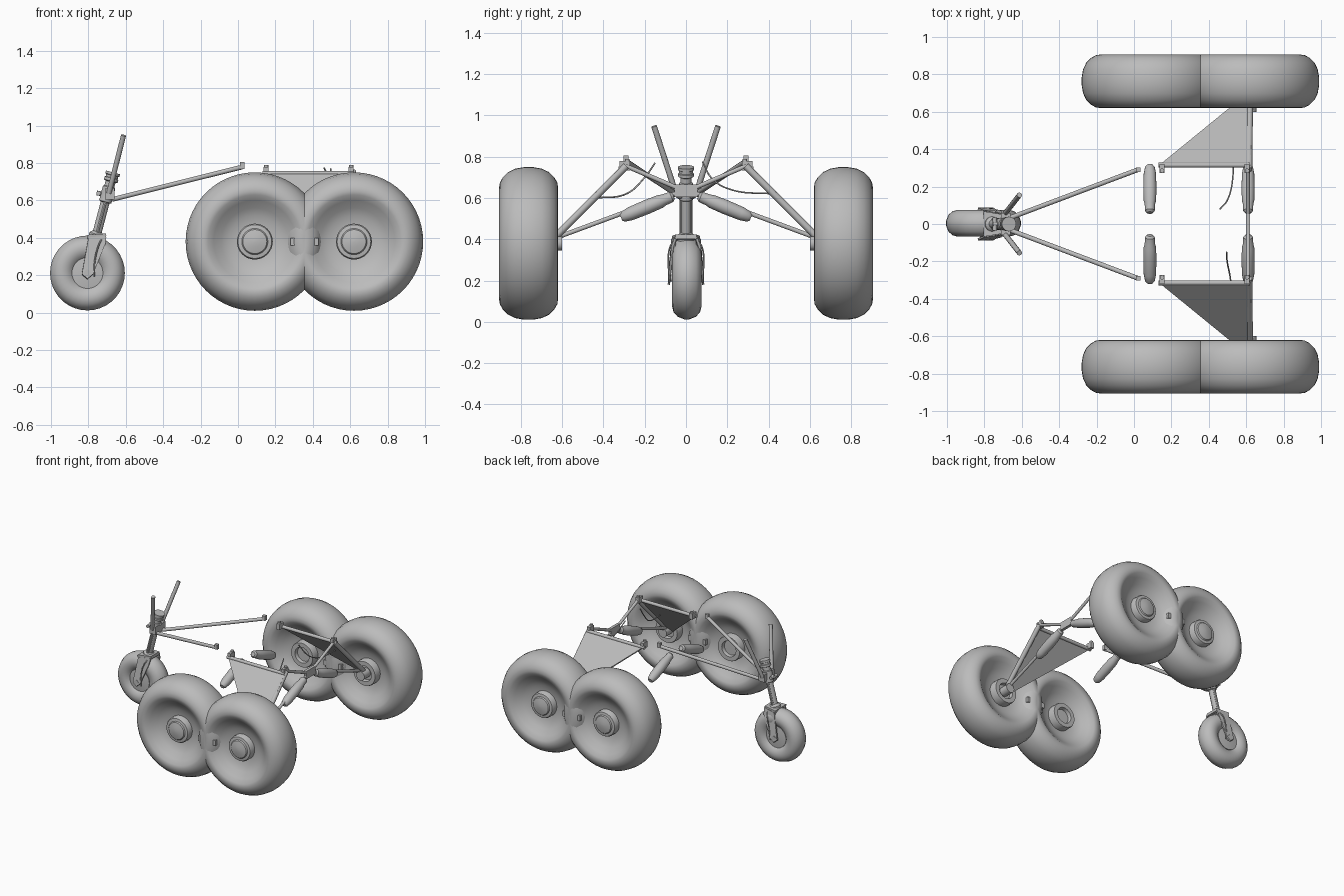
import bpy, bmesh, math
from mathutils import Vector

if "Cube" in bpy.data.objects:
    bpy.data.objects.remove(bpy.data.objects["Cube"])

grey = bpy.data.materials.new("mid grey")
grey.diffuse_color = (0.5, 0.5, 0.5, 1)
grey.use_nodes = True
grey.node_tree.nodes["Principled BSDF"].inputs["Base Color"].default_value = grey.diffuse_color


def finish(name, bm, angle=35):
    bmesh.ops.recalc_face_normals(bm, faces=bm.faces)
    me = bpy.data.meshes.new(name)
    bm.to_mesh(me)
    bm.free()
    ob = bpy.data.objects.new(name, me)
    bpy.context.collection.objects.link(ob)
    me.materials.append(grey)
    bpy.ops.object.select_all(action='DESELECT')
    ob.select_set(True)
    bpy.context.view_layer.objects.active = ob
    bpy.ops.object.shade_smooth_by_angle(angle=math.radians(angle))
    return ob


def lathe(name, profile, origin, axis, seg=24):
    """Revolve (radius, offset) points around an axis."""
    q = Vector(axis).to_track_quat('Z', 'Y')
    o = Vector(origin)
    bm = bmesh.new()
    rings = []
    for r, h in profile:
        rings.append([bm.verts.new(o + q @ Vector((r * math.cos(a), r * math.sin(a), h)))
                      for a in (2 * math.pi * i / seg for i in range(seg))])
    for A, B in zip(rings, rings[1:]):
        for i in range(seg):
            j = (i + 1) % seg
            bm.faces.new((A[i], A[j], B[j], B[i]))
    bm.faces.new(rings[0])
    bm.faces.new(rings[-1])
    return finish(name, bm)


def rod(name, a, b, r, seg=14):
    a, b = Vector(a), Vector(b)
    return lathe(name, [(r, 0), (r, (b - a).length)], a, b - a, seg)


def box(name, centre, size):
    bm = bmesh.new()
    bmesh.ops.create_cube(bm, size=1)
    for v in bm.verts:
        v.co = Vector(centre) + Vector([v.co[i] * size[i] for i in range(3)])
    return finish(name, bm)


def slab(name, pts, thick):
    """Flat polygon with thickness, centred on its plane."""
    bm = bmesh.new()
    p = [Vector(q) for q in pts]
    n = (p[1] - p[0]).cross(p[2] - p[0]).normalized() * thick / 2
    f = bm.faces.new([bm.verts.new(q - n) for q in p])
    g = bmesh.ops.extrude_face_region(bm, geom=[f])['geom']
    for v in g:
        if isinstance(v, bmesh.types.BMVert):
            v.co += 2 * n
    return finish(name, bm)


def hose(name, pts, r):
    cu = bpy.data.curves.new(name, 'CURVE')
    cu.dimensions = '3D'
    cu.bevel_depth = r
    cu.bevel_resolution = 2
    cu.use_fill_caps = True
    sp = cu.splines.new('BEZIER')
    sp.bezier_points.add(len(pts) - 1)
    for bp, p in zip(sp.bezier_points, pts):
        bp.co = p
        bp.handle_left_type = bp.handle_right_type = 'AUTO'
    ob = bpy.data.objects.new(name, cu)
    bpy.context.collection.objects.link(ob)
    cu.materials.append(grey)


def mirror_profile(half):
    return half + [(r, -h) for r, h in reversed(half)]


# Main wheels: fat tyre with dished sides, then a domed hub
tyre = mirror_profile([(0.085, .055), (0.14, .065), (0.18, .085), (0.22, .116), (0.25, .138),
                       (0.27, .143), (0.295, .139), (0.32, .125), (0.345, .1), (0.362, .065), (0.37, .02)])
hub_profile = [(0.055, -.09), (0.06, -.115), (0.092, -.115), (0.096, -.105), (0.096, .095),
               (0.09, .105), (0.07, .108), (0.064, .116), (0.03, .124), (0.004, .126)]

for s, side in ((1, "left"), (-1, "right")):
    for x, pos in ((0.09, "front"), (0.62, "rear")):
        lathe(f"{side}_{pos}_tyre", tyre, (x, s * .763, .38), (0, s, 0), 56)
        lathe(f"{side}_{pos}_hub", hub_profile, (x, s * .763, .38), (0, s, 0), 32)
        # Shock absorber with tapered ends
        a, b = Vector((x - .005, s * .06, .61)), Vector((x - .005, s * .315, .505))
        if pos == "rear":
            a.x = b.x = .61
        L = (b - a).length
        lathe(f"{side}_{pos}_shock_absorber",
              [(.016, 0), (.026, .012), (.028, .05), (.033, .07), (.035, L * .5),
               (.033, L - .05), (.026, L - .012), (.016, L)], a, b - a, 20)
    # Bogie beam linking the wheels
    box(f"{side}_bogie_beam", (.355, s * .763, .38), (.15, .25, .04))
    # Fairing panel with its top hinge tube and lower leg
    slab(f"{side}_fairing_panel", [(.14, s * .315, .745), (.622, s * .315, .745),
                                   (.632, s * .69, .36), (.60, s * .69, .36)], .012)
    rod(f"{side}_hinge_tube", (.13, s * .315, .745), (.62, s * .315, .745), .013)
    rod(f"{side}_main_leg", (.615, s * .29, .755), (.62, s * .69, .355), .017)
    rod(f"{side}_shock_rod", (.61, s * .015, .635), (.61, s * .69, .385), .011)
    rod(f"{side}_cross_brace", (.61, s * .01, .635), (.61, s * .29, .755), .011)
    rod(f"{side}_wheel_axle", (.62, s * .60, .38), (.62, s * .80, .38), .035, 20)
    # Mounting brackets
    for x in (.15, .605):
        box(f"{side}_hinge_bracket", (x, s * .297, .757), (.026, .05, .045))
        rod(f"{side}_hinge_pin", (x, s * .285, .76), (x, s * .285, .79), .012)

    # Nose drag struts
    rod(f"{side}_drag_strut", (-.67, s * .03, .606), (.02, s * .29, .778), .0125)
    box(f"{side}_drag_strut_end", (.022, s * .29, .787), (.025, .024, .036))
    # Upright rods above the nose leg
    rod(f"{side}_upright_rod", (-.69, s * .055, .64), (-.612, s * .155, .948), .014, 12)
    # Nose fork plates
    slab(f"{side}_fork_plate", [(-.80, s * .066, .40), (-.705, s * .05, .41), (-.71, s * .066, .365),
                                (-.775, s * .082, .205), (-.805, s * .083, .18), (-.835, s * .082, .205)], .012)
    # Nose side struts alongside the leg
    rod(f"{side}_leg_side_tube", (-.755, s * .02, .42), (-.697, s * .02, .64), .011, 10)
    hose(f"{side}_nose_hose", [(-.72, s * .045, .41), (-.745, s * .078, .36),
                               (-.765, s * .085, .28), (-.77, s * .078, .19)], .004)

# Loose brake hoses, slightly different on each side
hose("left_brake_hose", [(.46, .08, .775), (.50, .13, .69), (.525, .22, .64), (.53, .42, .62)], .004)
hose("right_brake_hose", [(.495, -.15, .77), (.498, -.2, .70), (.515, -.29, .62), (.53, -.44, .60)], .004)
# Centre keel fitting between the rear shock absorbers
box("centre_fitting", (.61, 0, .635), (.022, .11, .06))

# Nose wheel
nose = mirror_profile([(0.078, .04), (0.09, .055), (0.115, .068), (0.14, .071), (0.165, .064),
                       (0.187, .045), (0.2, .012)])
lathe("nose_tyre", nose, (-.805, .004, .212), (0, 1, 0), 36)
lathe("nose_rim", [(.03, -.056), (.083, -.05), (.083, .05), (.03, .056)], (-.805, .004, .212), (0, 1, 0), 28)
rod("nose_axle", (-.805, -.088, .212), (-.805, .088, .212), .018)

# Nose leg: stepped cylinder with collars, plus fork crown
foot, top = Vector((-.762, 0, .395)), Vector((-.668, 0, .75))
n = (top - foot).length
lathe("nose_leg", [(.04, 0), (.04, .025), (.032, .035), (.024, .04), (.024, .2), (.034, .205),
                   (.034, .285), (.027, .29), (.027, .315), (.038, .32), (.038, .335), (.033, .338),
                   (.033, .35), (.039, .353), (.039, n)], foot, top - foot, 24)
slab("fork_crown", [(-.805, -.068, .405), (-.705, -.052, .412), (-.705, .052, .412), (-.805, .068, .405)], .022)
box("nose_leg_yoke", (-.685, 0, .635), (.05, .12, .06))
rod("nose_actuator", (-.70, 0, .63), (-.755, 0, .64), .013)
rod("nose_steering_arm", (-.745, -.035, .638), (-.745, .035, .638), .012)
